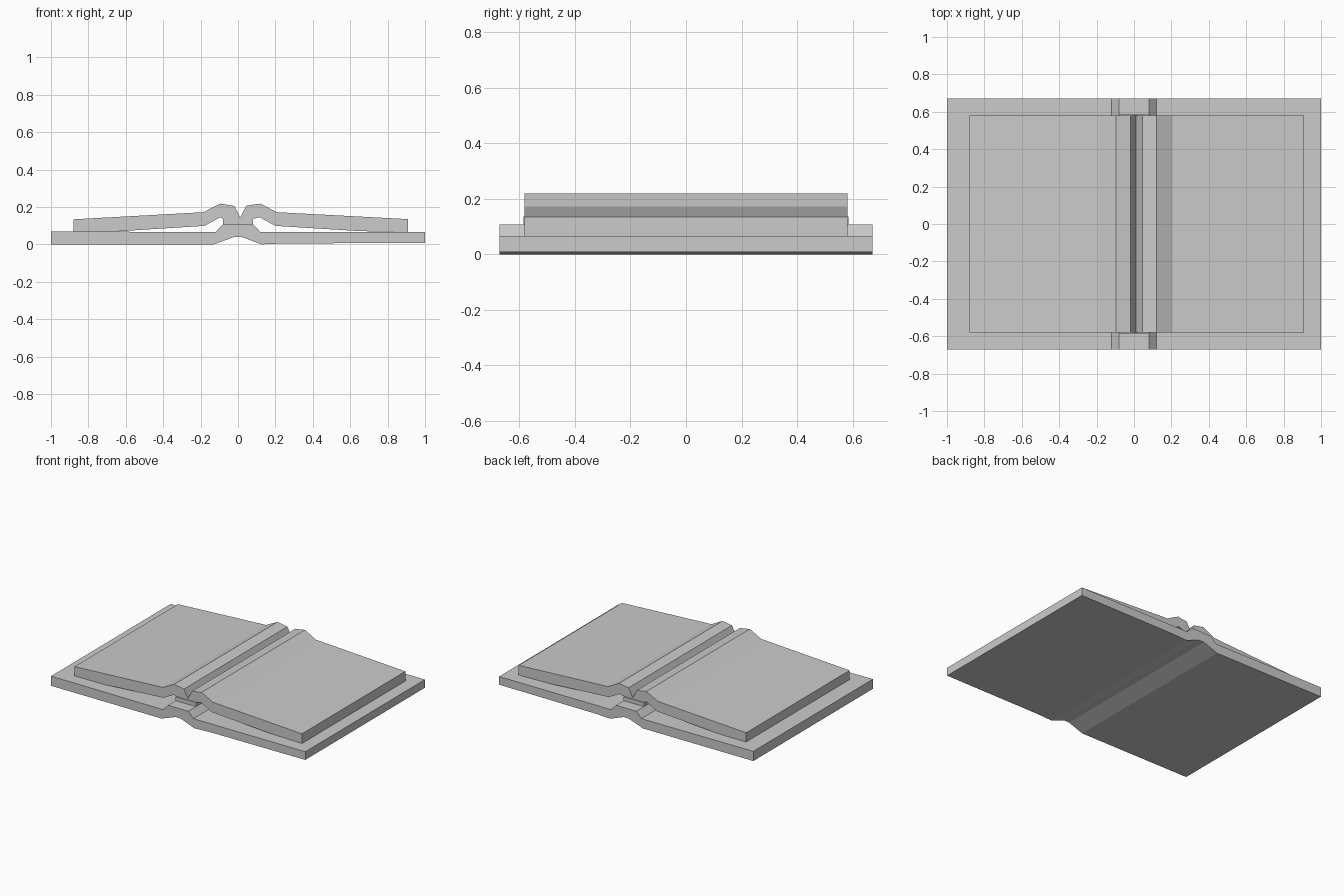
import bpy, bmesh

if "Cube" in bpy.data.objects:
    bpy.data.objects.remove(bpy.data.objects["Cube"])


def extrude_profile(name, points, half_depth):
    """Extrude a closed xz outline symmetrically along y."""
    bm = bmesh.new()
    face = bm.faces.new([bm.verts.new((x, -half_depth, z)) for x, z in points])
    result = bmesh.ops.extrude_face_region(bm, geom=[face])
    moved = [v for v in result["geom"] if isinstance(v, bmesh.types.BMVert)]
    bmesh.ops.translate(bm, verts=moved, vec=(0, 2 * half_depth, 0))
    bmesh.ops.recalc_face_normals(bm, faces=bm.faces)
    mesh = bpy.data.meshes.new(name)
    bm.to_mesh(mesh)
    bm.free()
    obj = bpy.data.objects.new(name, mesh)
    bpy.context.collection.objects.link(obj)
    return obj


# Cover lying open, with a raised spine
extrude_profile("cover", [
    (-1, 0), (-0.13, 0), (-0.02, 0.04), (0.02, 0.04), (0.125, 0), (0.24, 0.005), (1, 0.008),
    (1, 0.066), (0.12, 0.066), (0.08, 0.108), (-0.08, 0.108), (-0.12, 0.066), (-1, 0.069),
], 0.672)

# Binding strip between the spine and the pages
extrude_profile("binding", [
    (-0.08, 0.108), (0.08, 0.108), (0.08, 0.136), (-0.08, 0.136),
], 0.586)

# Two page blocks meeting in the central gutter
extrude_profile("left_pages", [
    (-0.88, 0.066), (-0.64, 0.07), (-0.18, 0.099), (-0.095, 0.145), (-0.08, 0.136), (0.012, 0.136),
    (0.012, 0.145), (-0.018, 0.205), (-0.095, 0.218), (-0.185, 0.172), (-0.88, 0.134),
], 0.581)
extrude_profile("right_pages", [
    (0.91, 0.066), (0.65, 0.071), (0.20, 0.099), (0.115, 0.145), (0.08, 0.136), (0.012, 0.136),
    (0.012, 0.145), (0.045, 0.207), (0.12, 0.218), (0.207, 0.172), (0.91, 0.135),
], 0.581)
